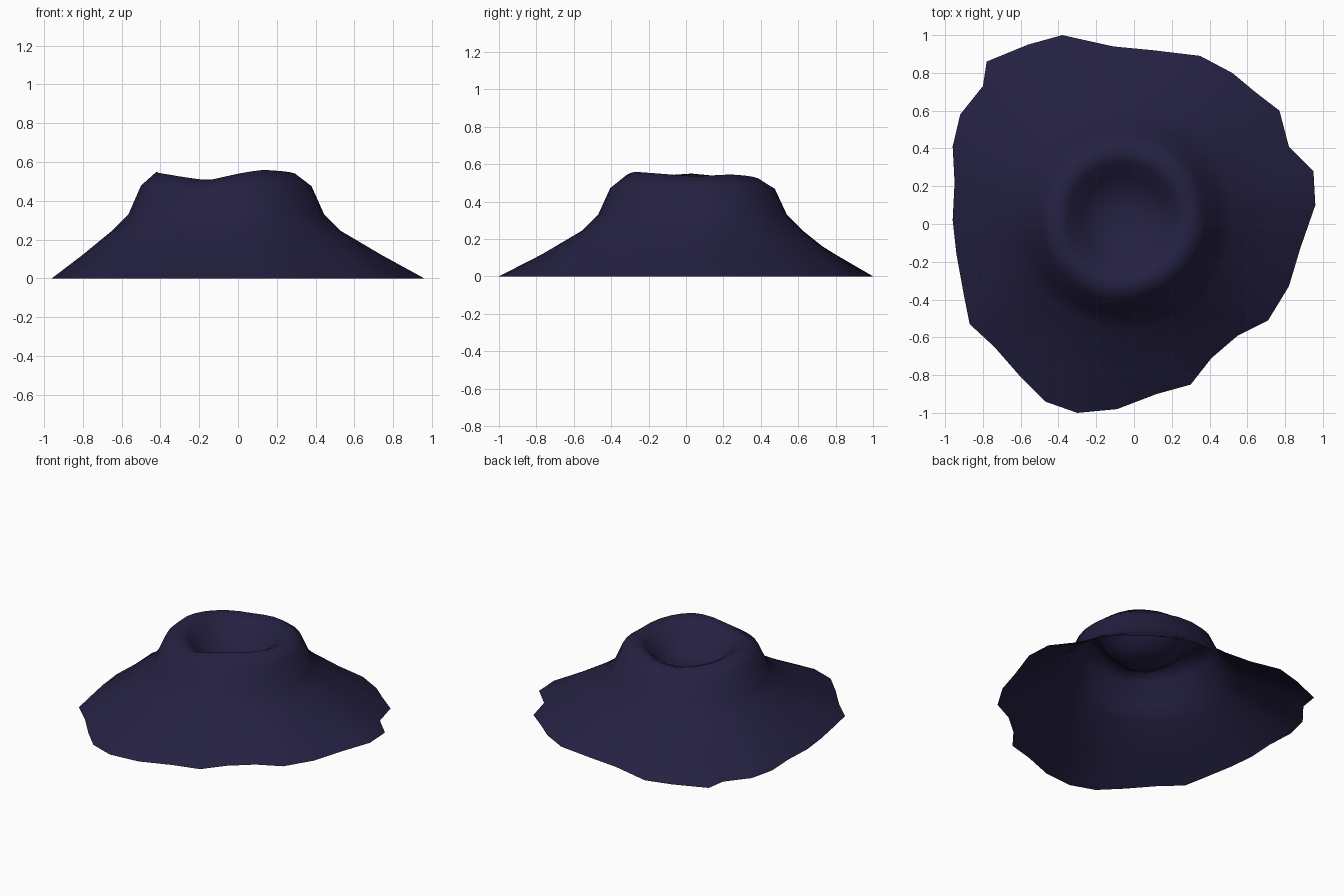
import bpy, bmesh, math

if "Cube" in bpy.data.objects:
    bpy.data.objects.remove(bpy.data.objects["Cube"])

CX, CY = -0.06, 0.035
# Ragged ground outline, counter-clockwise
outline = [(.96, .1), (.95, .28), (.82, .41), (.77, .6), (.64, .7), (.52, .8), (.35, .89), (.1, .92),
           (-.11, .94), (-.38, 1), (-.56, .95), (-.78, .86), (-.8, .73), (-.92, .58), (-.96, .41),
           (-.95, .22), (-.96, .02), (-.94, -.16), (-.9, -.38), (-.87, -.53), (-.74, -.65),
           (-.6, -.81), (-.47, -.94), (-.3, -1), (-.09, -.98), (.12, -.9), (.3, -.85), (.41, -.71),
           (.55, -.59), (.71, -.51), (.82, -.33), (.88, -.13)]
# Rim height by angle in degrees
rim_keys = [(-180, .55), (-145, .535), (-105, .505), (-80, .54), (-60, .56), (-30, .55),
            (0, .535), (35, .545), (60, .535), (105, .505), (140, .525), (165, .54), (180, .55)]
# Rings: radius, height, share of the rim unevenness
rings = [(.59, .245, 0), (.505, .33, 0), (.44, .475, .25), (.36, .535, 1),
         (.29, .50, .8), (.22, .42, .3), (.14, .365, 0), (.06, .35, 0)]


def rim_height(deg):
    for (a, za), (b, zb) in zip(rim_keys, rim_keys[1:]):
        if a <= deg <= b:
            return za + (zb - za) * (deg - a) / (b - a)
    return rim_keys[0][1]


bm = bmesh.new()
angles = [math.atan2(y - CY, x - CX) for x, y in outline]


def ring_points(r, z, share):
    return [(CX + r * math.cos(a), CY + r * math.sin(a),
             z + share * (rim_height(math.degrees(a)) - .535)) for a in angles]


# Slope, rim and crater as one open-bottomed shell
levels = [[(x, y, 0) for x, y in outline]]
shoulder = ring_points(*rings[0])
levels.append([((p[0] + q[0]) / 2, (p[1] + q[1]) / 2, .118)
               for p, q in zip(levels[0], shoulder)])
levels += [ring_points(*ring) for ring in rings]
loops = [[bm.verts.new(p) for p in level] for level in levels]
n = len(outline)
for low, high in zip(loops, loops[1:]):
    for i in range(n):
        j = (i + 1) % n
        bm.faces.new((low[i], low[j], high[j], high[i]))
# Crater floor
centre = bm.verts.new((CX, CY, .35))
for i in range(n):
    bm.faces.new((loops[-1][i], loops[-1][(i + 1) % n], centre))
for face in bm.faces:
    face.smooth = True

mesh = bpy.data.meshes.new("crater_mound")
bm.to_mesh(mesh)
bm.free()
mound = bpy.data.objects.new("crater_mound", mesh)
bpy.context.collection.objects.link(mound)

# Dark rock
rock = bpy.data.materials.new("dark_rock")
rock.diffuse_color = (.018, .015, .055, 1)
rock.use_nodes = True
rock.node_tree.nodes["Principled BSDF"].inputs["Base Color"].default_value = rock.diffuse_color
mesh.materials.append(rock)
